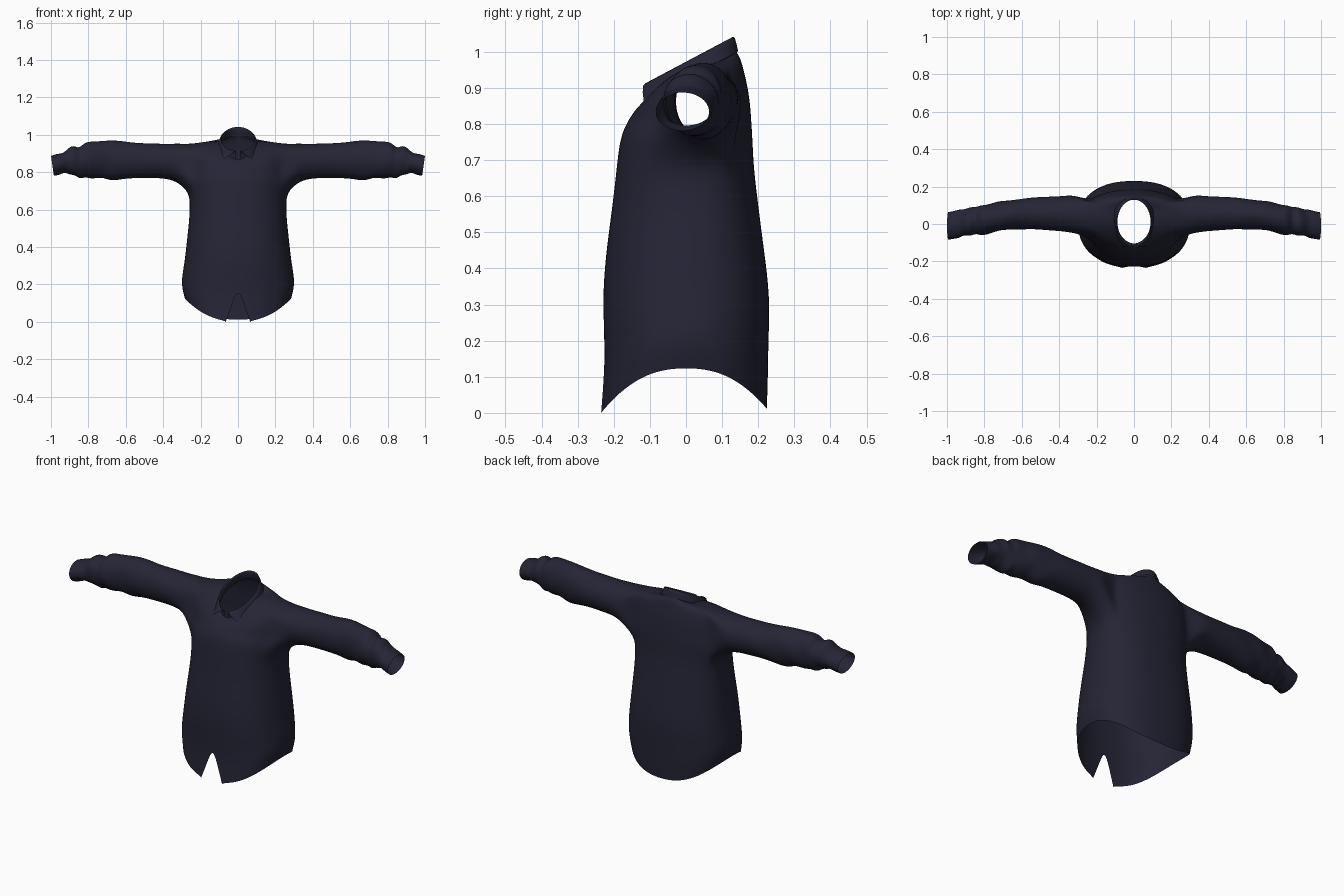
import bpy, bmesh, math
from math import sin, cos, pi

cube = bpy.data.objects.get("Cube")
if cube:
    bpy.data.objects.remove(cube)

# Single cloth colour
NAVY = (0.018, 0.018, 0.036, 1)
cloth = bpy.data.materials.new("navy cloth")
cloth.use_nodes = True
cloth.diffuse_color = NAVY
bsdf = next(n for n in cloth.node_tree.nodes if n.type == 'BSDF_PRINCIPLED')
bsdf.inputs["Base Color"].default_value = NAVY
bsdf.inputs["Roughness"].default_value = 0.9


def finish(bm, name, levels):
    """Turn a bmesh into a smooth cloth object."""
    bmesh.ops.recalc_face_normals(bm, faces=bm.faces[:])
    mesh = bpy.data.meshes.new(name)
    bm.to_mesh(mesh)
    bm.free()
    mesh.materials.append(cloth)
    mesh.shade_smooth()
    obj = bpy.data.objects.new(name, mesh)
    bpy.context.collection.objects.link(obj)
    sub = obj.modifiers.new("soft cloth", 'SUBSURF')
    sub.levels = sub.render_levels = levels
    sub.boundary_smooth = 'PRESERVE_CORNERS'
    return obj


def power(v, e):
    return math.copysign(abs(v) ** e, v)


# Torso rings: half width, side z, front y, front z, back y, back z
TORSO = [
    (.285, .125, -.235, .0, .225, .01),
    (.303, .19, -.227, .10, .228, .10),
    (.300, .25, -.225, .18, .229, .20),
    (.285, .33, -.233, .32, .234, .32),
    (.275, .43, -.222, .45, .217, .45),
    (.263, .53, -.205, .57, .2, .58),
    (.258, .62, -.193, .68, .188, .68),
    (.262, .69, -.185, .75, .185, .75),
    (.275, .74, -.172, .79, .182, .80),
    (.285, .80, -.155, .82, .178, .86),
    (.285, .88, -.14, .84, .17, .91),
    (.25, .95, -.125, .855, .16, .95),
    (.17, .965, -.115, .865, .152, .98),
    (.1, .965, -.105, .868, .14, 1.0),
]
# Sleeve rings: x, front y, back y, bottom z, top z
SLEEVE = [
    (.32, -.05, .158, .745, .955),
    (.38, -.04, .15, .765, .952),
    (.46, -.035, .147, .768, .955),
    (.55, -.03, .14, .768, .957),
    (.62, -.03, .135, .762, .968),
    (.68, -.03, .125, .75, .973),
    (.73, -.04, .12, .775, .967),
    (.78, -.055, .105, .76, .965),
    (.82, -.06, .105, .775, .962),
    (.845, -.05, .09, .76, .925),
    (.875, -.07, .09, .785, .948),
    (.905, -.06, .075, .785, .925),
    (.93, -.075, .08, .80, .90),
    (.96, -.08, .07, .785, .90),
    (.993, -.085, .065, .78, .888),
]
COLS = 32
ARM_LOW, ARM_HIGH, ARM_COLS = 7, 11, 3
SLIT = {0: .065, 1: .03}

# Torso: lofted rings with a split front hem
bm = bmesh.new()
rings, split = [], {}
for r, (wide, zs, yf, zf, yb, zb) in enumerate(TORSO):
    side_y = .05 * min(1, r / ARM_LOW)
    shape = .85 if r < 9 else 1
    ring = []
    for i in range(COLS):
        a = 2 * pi * i / COLS - pi / 2
        c, s = power(cos(a), shape), power(sin(a), shape)
        ey, ez = (yf, zf) if s < 0 else (yb, zb)
        y = side_y + (ey - side_y) * abs(s)
        ring.append(bm.verts.new((wide * c, y, zs + (ez - zs) * sin(a) ** 2)))
    if r in SLIT:
        co = ring[0].co.copy()
        ring[0].co.x = SLIT[r]
        split[r] = bm.verts.new((-SLIT[r], co.y, co.z))
    rings.append(ring)


def in_armhole(r, i):
    near = any(mid - ARM_COLS <= i < mid + ARM_COLS
               for mid in (COLS // 4, 3 * COLS // 4))
    return ARM_LOW <= r < ARM_HIGH and near


def vert(r, i):
    if i == COLS:
        return split.get(r, rings[r][0])
    return rings[r][i]


for r in range(len(TORSO) - 1):
    for i in range(COLS):
        if not in_armhole(r, i):
            bm.faces.new((vert(r, i), vert(r, i + 1),
                          vert(r + 1, i + 1), vert(r + 1, i)))

# Sleeves: grown out of the two armhole loops, with gathered cuffs
for side, mid in ((1, COLS // 4), (-1, 3 * COLS // 4)):
    lo, hi = mid - ARM_COLS, mid + ARM_COLS
    loop = [rings[ARM_LOW][i] for i in range(lo, hi)]
    loop += [rings[r][hi] for r in range(ARM_LOW, ARM_HIGH)]
    loop += [rings[ARM_HIGH][i] for i in range(hi, lo, -1)]
    loop += [rings[r][lo] for r in range(ARM_HIGH, ARM_LOW, -1)]
    n = len(loop)
    for x, y0, y1, z0, z1 in SLEEVE:
        fold = .05 if .5 < x < .92 else 0
        new = []
        for k in range(n):
            a = -pi / 2 + side * (k - ARM_COLS) * 2 * pi / n
            swell = 1 + fold * sin(3 * a + 37 * x) * abs(cos(a))
            y = (y0 + y1) / 2 + (y1 - y0) / 2 * cos(a) * swell
            z = (z0 + z1) / 2 + (z1 - z0) / 2 * sin(a) * swell
            slant = .15 * (z - .84) * max(0, x - .8) / .2
            new.append(bm.verts.new((side * (x + slant), y, z)))
        for k in range(n):
            j = (k + 1) % n
            bm.faces.new((loop[k], loop[j], new[j], new[k]))
        loop = new
finish(bm, "shirt_body_and_sleeves", 2)

# Collar: standing band folded over into a pointed leaf
bm = bmesh.new()
STEPS = 28
columns = []
for k in range(STEPS + 1):
    t = k / STEPS
    a = .12 + t * (2 * pi - .24)       # band, nearly closed in front
    b = .8 + t * (2 * pi - 1.6)        # leaf, spread open in front
    front = max(0, cos(b))
    base_y = .018 - .122 * cos(a)
    top_y = .012 - .115 * cos(a)
    fold_y = .005 - .13 * cos(a)
    leaf_y = .015 - (.13 + .085 * front) * cos(b)
    pts = [
        (.1 * sin(a), base_y, .925 + .56 * (base_y - .015)),
        (.085 * sin(a), top_y, .978 + .53 * (top_y - .015)),
        (.096 * sin(a), fold_y, .987 + .53 * (fold_y - .015)),
        (.118 * sin(b), leaf_y, .932 + .53 * (leaf_y - .015)),
    ]
    columns.append([bm.verts.new(p) for p in pts])
for p, q in zip(columns, columns[1:]):
    for j in range(len(p) - 1):
        bm.faces.new((p[j], q[j], q[j + 1], p[j + 1]))
finish(bm, "collar", 1)
